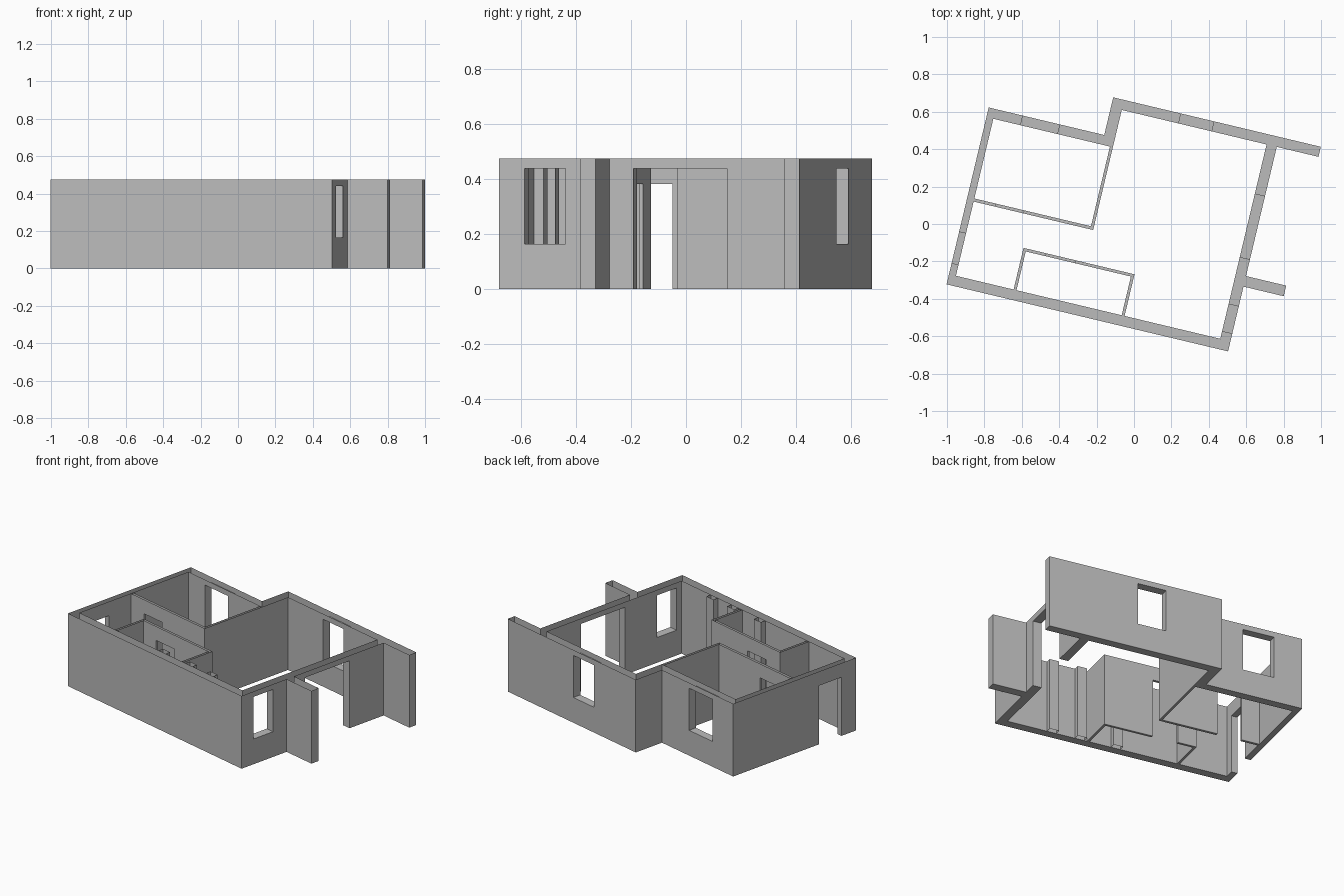
import bpy, bmesh, math
from mathutils import Matrix

cube = bpy.data.objects.get("Cube")
if cube:
    bpy.data.objects.remove(cube, do_unlink=True)

TOP = 0.475
SILL, HEAD, DOOR_HEAD = 0.165, 0.44, 0.383
TURN = Matrix.Rotation(math.radians(-13.4), 3, 'Z')   # the plan sits askew

plaster = bpy.data.materials.new("plain_grey")
plaster.use_nodes = True
GREY = (0.5, 0.5, 0.5, 1)
plaster.diffuse_color = GREY
plaster.node_tree.nodes["Principled BSDF"].inputs["Base Color"].default_value = GREY


def inside(box, p):
    return all(lo < c < hi for lo, c, hi in zip(box[::2], p, box[1::2]))


def build_walls(name, plan, openings=()):
    """Merge plan rectangles into one open-topped wall shell with openings.
    plan: (u0, u1, v0, v1); openings: (u0, u1, v0, v1, z0, z1)"""
    walls = [r + (0, TOP) for r in plan]
    boxes = walls + list(openings)
    grid = [sorted({c for b in boxes for c in b[2 * a:2 * a + 2]}) for a in range(3)]
    size = [len(g) - 1 for g in grid]

    def solid(cell):
        if any(i < 0 or i >= n for i, n in zip(cell, size)):
            return False
        mid = [(g[i] + g[i + 1]) / 2 for g, i in zip(grid, cell)]
        return (any(inside(b, mid) for b in walls)
                and not any(inside(b, mid) for b in openings))

    bm = bmesh.new()
    for i in range(size[0]):
        for j in range(size[1]):
            for k in range(size[2]):
                cell = (i, j, k)
                if not solid(cell):
                    continue
                for axis in range(3):
                    for side in (0, 1):
                        near = list(cell)
                        near[axis] += 2 * side - 1
                        # wall tops and bottoms stay open
                        if solid(near) or (axis == 2 and not 0 <= near[2] < size[2]):
                            continue
                        b, c = (axis + 1) % 3, (axis + 2) % 3
                        ring = []
                        for db, dc in ((0, 0), (1, 0), (1, 1), (0, 1)):
                            at = list(cell)
                            at[axis] += side
                            at[b] += db
                            at[c] += dc
                            ring.append(bm.verts.new([g[n] for g, n in zip(grid, at)]))
                        bm.faces.new(ring if side else ring[::-1])
    bmesh.ops.remove_doubles(bm, verts=bm.verts, dist=0.0005)
    bmesh.ops.dissolve_limit(bm, angle_limit=0.02, verts=bm.verts, edges=bm.edges)
    bmesh.ops.rotate(bm, verts=bm.verts, cent=(0, 0, 0), matrix=TURN)
    mesh = bpy.data.meshes.new(name)
    bm.to_mesh(mesh)
    bm.free()
    mesh.materials.append(plaster)
    ob = bpy.data.objects.new(name, mesh)
    bpy.context.collection.objects.link(ob)
    return ob


# Plan lines shared by the walls
WEST, WEST_IN = -0.9, -0.862
EAST, EAST_IN = 0.647, 0.591
FRONT, FRONT_IN = -0.546, -0.49
STEP, STEP_IN = -0.265, -0.205
BACK_W, BACK_W_IN = 0.426, 0.373
BACK_E, BACK_E_IN = 0.633, 0.578

# Outer walls, with the two fins that shelter the terrace
build_walls("outer_walls", [
    (WEST, EAST, FRONT, FRONT_IN),
    (WEST, WEST_IN, FRONT, BACK_W),
    (WEST, STEP_IN, BACK_W_IN, BACK_W),
    (STEP, STEP_IN, BACK_W_IN, BACK_E),
    (STEP, 0.876, BACK_E_IN, BACK_E),
    (EAST_IN, EAST, FRONT, BACK_E),
    (EAST_IN, 0.868, -0.19, -0.132),
], [
    (-0.715, -0.508, 0.3, 0.5, SILL, HEAD),          # back bedroom window
    (0.105, 0.291, 0.5, 0.7, SILL, HEAD),            # living room window
    (0.55, 0.7, -0.45, -0.297, SILL, HEAD),          # kitchen window
    (0.55, 0.7, -0.043, 0.308, -0.1, HEAD),          # terrace door
    (-1, -0.8, -0.432, -0.255, -0.1, DOOR_HEAD),     # entrance door
])

# Thin partitions around the bedroom and the bathroom
build_walls("partition_walls", [
    (WEST_IN, STEP_IN, -0.082, -0.065),
    (STEP_IN - 0.016, STEP_IN, -0.082, BACK_W_IN),
    (-0.545, 0.065, -0.277, -0.261),
    (-0.545, -0.529, FRONT_IN, -0.261),
    (0.049, 0.065, FRONT_IN, -0.261),
], [
    (-0.745, -0.586, -0.1, -0.05, -0.1, DOOR_HEAD),  # bedroom door
    (-0.421, -0.255, -0.3, -0.24, -0.1, DOOR_HEAD),  # bathroom door
])

# Shallow piers along the front wall
for label, u in (("kitchen", 0.268), ("middle", 0.083), ("bathroom", -0.155)):
    build_walls(label + "_pier", [(u, u + 0.062, FRONT_IN, -0.455)])
